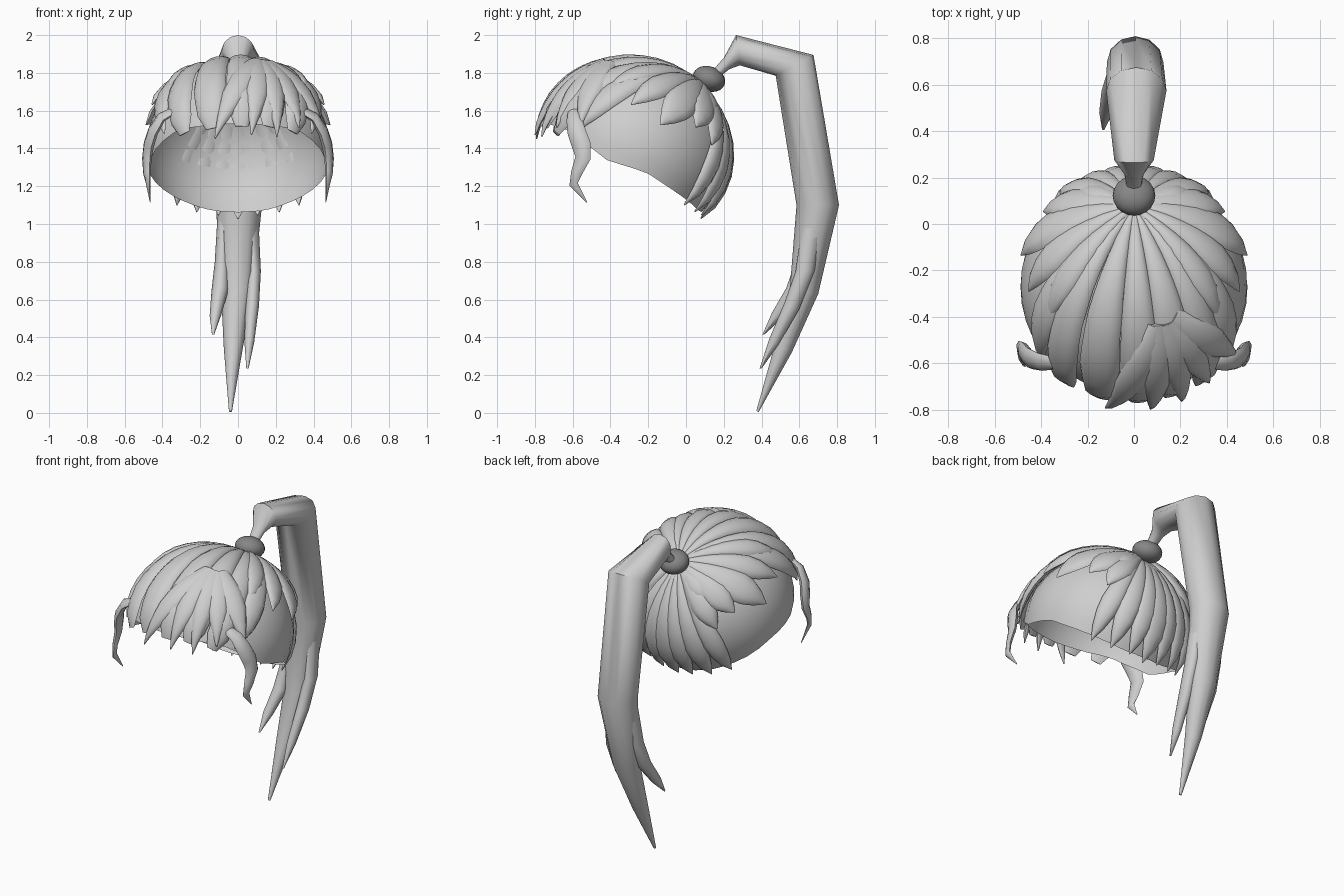
import bpy, bmesh, math
from mathutils import Vector, Matrix

if "Cube" in bpy.data.objects:
    bpy.data.objects.remove(bpy.data.objects["Cube"])

CENTER = Vector((0, -0.27, 1.385))
RADII = Vector((0.49, 0.485, 0.47))
KNOT = Vector((0, 0.07, 1.745))


def material(name, value):
    m = bpy.data.materials.new(name)
    m.diffuse_color = (value, value, value, 1)
    m.use_nodes = True
    m.node_tree.nodes["Principled BSDF"].inputs["Base Color"].default_value = m.diffuse_color
    return m


HAIR = material("hair grey", 0.62)
TIE = material("tie dark grey", 0.24)


def finish(bm, name, mat, angle=50, recalc=True):
    if recalc:
        bmesh.ops.recalc_face_normals(bm, faces=bm.faces)
    me = bpy.data.meshes.new(name)
    bm.to_mesh(me)
    bm.free()
    ob = bpy.data.objects.new(name, me)
    bpy.context.collection.objects.link(ob)
    me.materials.append(mat)
    bpy.ops.object.select_all(action='DESELECT')
    ob.select_set(True)
    bpy.context.view_layer.objects.active = ob
    bpy.ops.object.shade_smooth_by_angle(angle=math.radians(angle))
    return ob


def loft(bm, rings):
    """Skin a list of point rings and close both ends."""
    rows = [[bm.verts.new(p) for p in r] for r in rings]
    n = len(rows[0])
    for a, b in zip(rows, rows[1:]):
        for i in range(n):
            bm.faces.new((a[i], a[(i + 1) % n], b[(i + 1) % n], b[i]))
    bm.faces.new(rows[0][::-1])
    bm.faces.new(rows[-1])


def interp(table, x):
    for (x0, y0), (x1, y1) in zip(table, table[1:]):
        if x <= x1:
            return y0 + (y1 - y0) * max(0, (x - x0) / (x1 - x0))
    return table[-1][1]


def to_unit(p):
    d = Vector(p) - CENTER
    return Vector([d[i] / RADII[i] for i in range(3)]).normalized()


def on_head(u, lift):
    return CENTER + Vector([u[i] * RADII[i] for i in range(3)]) * lift


POINTED = [(0, .2), (.25, .5), (.5, .85), (.7, 1), (.85, .72), (1, .04)]
BLUNT = [(0, .14), (.25, .5), (.5, .85), (.75, 1), (.93, .8), (1, .4)]


def lock(bm, root, tip, width, lift=1.02, thick=.035, profile=POINTED, flare=.03, steps=9):
    """A puffy lock of hair lying on the head from root to tip."""
    a, b = to_unit(root), to_unit(tip)
    path = []
    for k in range(steps + 1):
        t = k / steps
        path.append(on_head(a.slerp(b, t), lift + flare * t * t))
    rings = []
    for k, p in enumerate(path):
        t = k / steps
        tangent = path[min(k + 1, steps)] - path[max(k - 1, 0)]
        up = (p - CENTER).normalized()
        side = tangent.cross(up).normalized()
        w = width * interp(profile, t)
        h = thick * (.35 + .65 * interp(profile, t)) if t < 1 else thick * .15
        ring = [p + side * w * math.cos(v) + up * h * math.sin(v)
                for v in [math.pi * i / 6 for i in range(7)]]
        ring += [p - side * w * .5 - up * h * .35, p + side * w * .5 - up * h * .35]
        rings.append(ring)
    loft(bm, rings)


# Open scalp shell with a rim that drops towards the back
RIM = [(-.8, 1.55), (-.62, 1.5), (-.52, 1.42), (-.42, 1.34), (-.2, 1.27),
       (0, 1.135), (.08, 1.065), (.3, 1.06)]
bm = bmesh.new()
N, M = 40, 12
top = bm.verts.new(on_head(Vector((0, 0, 1)), 1))
cols = []
for i in range(N):
    az = 2 * math.pi * i / N
    point = lambda th: on_head(Vector((math.sin(th) * math.cos(az),
                                       math.sin(th) * math.sin(az), math.cos(th))), 1)
    end = .3
    while point(end).z > interp(RIM, point(end).y):
        end += .01
    cols.append([bm.verts.new(point(end * k / M)) for k in range(1, M + 1)])
for i in range(N):
    a, b = cols[i], cols[(i + 1) % N]
    bm.faces.new((top, a[0], b[0]))
    for k in range(M - 1):
        bm.faces.new((a[k], a[k + 1], b[k + 1], b[k]))
finish(bm, "scalp_shell", HAIR, recalc=False)

# Long locks down the back of the head
bm = bmesh.new()
lock(bm, KNOT, (0, .12, .985), .08, 1.01)
for s in (-1, 1):
    for tip, w in (((.115, .12, 1.01), .07), ((.235, .07, 1.04), .07),
                   ((.335, 0, 1.09), .065)):
        lock(bm, KNOT, (s * tip[0], tip[1], tip[2]), w, 1.01)
finish(bm, "back_locks", HAIR)

# Shorter layered locks fanning over both sides
bm = bmesh.new()
for s in (-1, 1):
    for tip, w, lift in (((.33, .15, 1.42), .075, 1.03), ((.41, .07, 1.52), .085, 1.04),
                         ((.50, -.13, 1.53), .095, 1.04),
                         ((.45, -.29, 1.63), .075, 1.035), ((.37, -.41, 1.72), .065, 1.035),
                         ((.27, .17, 1.60), .065, 1.025)):
        lock(bm, KNOT, (s * tip[0], tip[1], tip[2]), w, lift)
finish(bm, "side_locks", HAIR)

# Broad fringe locks running over the crown to the forehead
bm = bmesh.new()
for tip, w in (((.02, -.78, 1.52), .085), ((-.14, -.77, 1.51), .09), ((-.29, -.70, 1.48), .08),
               ((.17, -.76, 1.52), .085), ((.30, -.70, 1.49), .08)):
    lock(bm, KNOT, tip, w, 1.02, .04, BLUNT, .04, 12)
for s in (-1, 1):
    lock(bm, KNOT, (s * .39, -.59, 1.48), .075, 1.02, .035, POINTED, .03, 12)
finish(bm, "fringe_locks", HAIR)

# Swept spiky tuft on one side of the fringe
bm = bmesh.new()
for root, tip, w in (((.10, -.44, 1.85), (-.12, -.78, 1.45), .07),
                     ((.10, -.43, 1.85), (.07, -.79, 1.47), .07),
                     ((.13, -.43, 1.85), (.20, -.75, 1.46), .065),
                     ((.15, -.42, 1.84), (.32, -.68, 1.51), .07),
                     ((.16, -.41, 1.84), (.44, -.56, 1.51), .075)):
    lock(bm, root, tip, w, 1.065, .035,
         [(0, .7), (.3, 1), (.55, .9), (.8, .45), (1, .04)], .045)
finish(bm, "swept_tuft", HAIR)

# Curled sideburn locks growing out from under the fringe
bm = bmesh.new()
for s in (-1, 1):
    path = [(.34, -.60, 1.60, .03), (.405, -.595, 1.565, .042), (.45, -.58, 1.49, .05),
            (.472, -.555, 1.42, .052), (.482, -.545, 1.35, .044), (.482, -.58, 1.27, .032),
            (.475, -.595, 1.21, .024), (.465, -.525, 1.115, .003)]
    pts = [Vector((s * p[0], p[1], p[2])) for p in path]
    rings = []
    for k, p in enumerate(pts):
        tangent = (pts[min(k + 1, 7)] - pts[max(k - 1, 0)]).normalized()
        across = Vector((s, -.35, .3)).cross(tangent).normalized()
        out = tangent.cross(across)
        w = path[k][3]
        rings.append([p + across * w * math.cos(v) + out * .5 * w * math.sin(v)
                      for v in [2 * math.pi * i / 8 for i in range(8)]])
    loft(bm, rings)
finish(bm, "sideburn_locks", HAIR)

# Hair tie: a flattened ball tilted backwards
bm = bmesh.new()
bmesh.ops.create_uvsphere(bm, u_segments=20, v_segments=12, radius=1,
                          matrix=Matrix.Translation((0, .122, 1.768))
                          @ Matrix.Rotation(math.radians(-20), 4, 'X')
                          @ Matrix.Diagonal((.092, .088, .066, 1)))
finish(bm, "hair_tie", TIE)


def tail(bm, sections, n=10):
    """Sections: x, outer (y, z), inner (y, z), half width."""
    rings = []
    for x, oy, oz, iy, iz, w in sections:
        c = Vector((x, (oy + iy) / 2, (oz + iz) / 2))
        d = Vector((0, (oy - iy) / 2, (oz - iz) / 2))
        rings.append([c + d * math.sin(v) + Vector((w * math.cos(v), 0, 0))
                      for v in [2 * math.pi * i / n for i in range(n)]])
    loft(bm, rings)


# Ponytail with a sharp bend and split ends
bm = bmesh.new()
tail(bm, ((0, .13, 1.80, .18, 1.78, .03), (0, .20, 1.88, .23, 1.82, .042),
          (0, .265, 2.0, .285, 1.84, .085), (.01, .675, 1.895, .475, 1.785, .13),
          (.005, .81, 1.10, .585, 1.10, .122), (-.005, .70, .63, .55, .66, .085),
          (-.025, .56, .32, .47, .36, .05), (-.04, .385, .005, .372, .01, .008)), 12)
tail(bm, ((-.07, .74, 1.10, .63, 1.10, .035), (-.085, .68, .80, .58, .80, .038),
          (-.095, .62, .64, .53, .66, .045), (-.12, .51, .50, .455, .53, .03),
          (-.132, .415, .415, .405, .415, .006)), 8)
tail(bm, ((.07, .74, 1.10, .63, 1.10, .035), (.085, .68, .75, .58, .75, .036),
          (.075, .60, .55, .52, .58, .036), (.06, .49, .36, .44, .39, .026),
          (.05, .40, .235, .39, .235, .006)), 8)
finish(bm, "ponytail", HAIR, 60)
